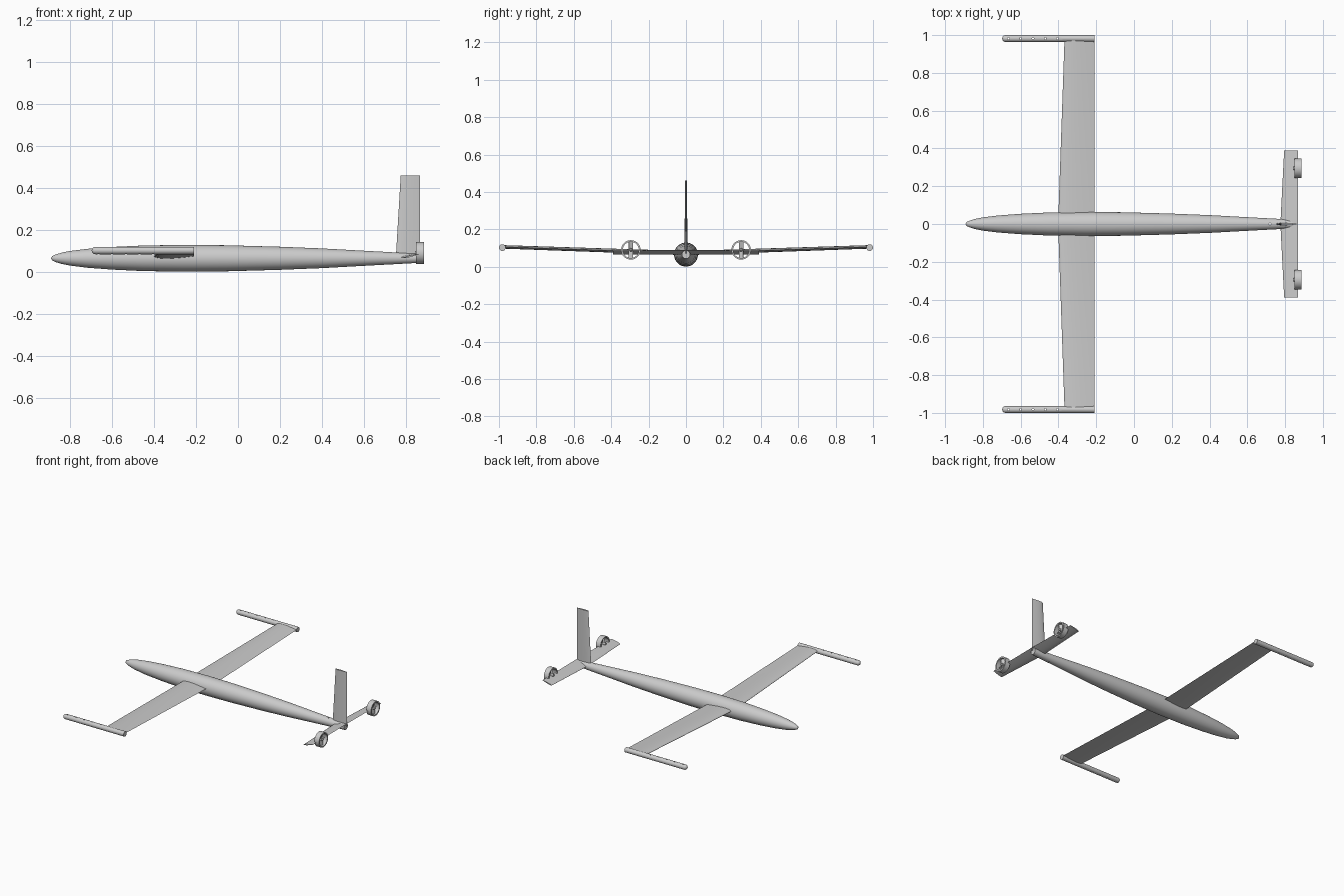
import bpy, bmesh, math
from mathutils import Matrix, Vector

if "Cube" in bpy.data.objects:
    bpy.data.objects.remove(bpy.data.objects["Cube"])

grey = bpy.data.materials.new("light_grey")
grey.use_nodes = True
grey.diffuse_color = (0.6, 0.6, 0.6, 1)
grey.node_tree.nodes["Principled BSDF"].inputs["Base Color"].default_value = (0.6, 0.6, 0.6, 1)


def finish(bm, name, smooth=True):
    bmesh.ops.recalc_face_normals(bm, faces=bm.faces)
    mesh = bpy.data.meshes.new(name)
    bm.to_mesh(mesh)
    bm.free()
    mesh.materials.append(grey)
    ob = bpy.data.objects.new(name, mesh)
    bpy.context.collection.objects.link(ob)
    bpy.ops.object.select_all(action='DESELECT')
    ob.select_set(True)
    bpy.context.view_layer.objects.active = ob
    if smooth:
        bpy.ops.object.shade_smooth_by_angle(angle=math.radians(35))
    return ob


def loft(bm, rings, caps=True, loop=False):
    """Skin a list of closed point rings."""
    rows = [[bm.verts.new(p) for p in r] for r in rings]
    pairs = list(zip(rows, rows[1:])) + ([(rows[-1], rows[0])] if loop else [])
    for a, b in pairs:
        for i in range(len(a)):
            j = (i + 1) % len(a)
            bm.faces.new((a[i], a[j], b[j], b[i]))
    if caps:
        bm.faces.new(rows[0])
        bm.faces.new(rows[-1])


def lathe(name, profile, y, z, sides=32, caps=True, loop=False):
    """Turn (x, radius) pairs about a lengthwise axis."""
    bm = bmesh.new()
    turn = [2 * math.pi * k / sides for k in range(sides)]
    loft(bm, [[(x, y + r * math.cos(a), z + r * math.sin(a)) for a in turn]
              for x, r in profile], caps, loop)
    return finish(bm, name)


def airfoil(chord, thick, n=12):
    """Symmetric section from trailing edge over the nose and back."""
    pts = []
    for k in range(2 * n):
        a = math.pi * k / n
        t = (1 + math.cos(a)) / 2
        h = 5 * thick * (0.2969 * t ** 0.5 - 0.126 * t - 0.3516 * t**2 + 0.2843 * t**3 - 0.1036 * t**4)
        pts.append((t * chord, math.copysign(h, math.sin(a)) * chord))
    return pts


def blade_surface(name, stations, thick, tilt=0, upright=False):
    """Loft sections given as (leading x, trailing x, span, height)."""
    bm = bmesh.new()
    rings = []
    for lead, trail, span, height in stations:
        ring = []
        for u, v in airfoil(trail - lead, thick):
            if upright:
                ring.append((lead + u, v, height))
            else:
                ring.append((lead + u, span, height + v + u * tilt))
        rings.append(ring)
    loft(bm, rings)
    return finish(bm, name)


def drill(ob, xs, y, radius):
    """Cut small vertical holes through a body."""
    bm = bmesh.new()
    for x in xs:
        bmesh.ops.create_cone(bm, cap_ends=True, segments=12, radius1=radius, radius2=radius,
                              depth=0.4, matrix=Matrix.Translation((x, y, 0.1)))
    cutter = finish(bm, "hole_cutter", False)
    cutter.hide_render = True
    mod = ob.modifiers.new("holes", 'BOOLEAN')
    mod.operation, mod.object, mod.solver = 'DIFFERENCE', cutter, 'EXACT'
    bpy.ops.object.select_all(action='DESELECT')
    ob.select_set(True)
    bpy.context.view_layer.objects.active = ob
    bpy.ops.object.modifier_apply(modifier=mod.name)
    bpy.data.objects.remove(cutter)


# Fuselage: slender spindle with a blunt tail
body = [(-0.892, 0.002), (-0.885, 0.011), (-0.87, 0.018), (-0.84, 0.027), (-0.8, 0.035),
        (-0.72, 0.045), (-0.6, 0.054), (-0.45, 0.061), (-0.25, 0.064), (-0.05, 0.062),
        (0.2, 0.055), (0.4, 0.047), (0.6, 0.036), (0.75, 0.028), (0.858, 0.022)]
fuselage = lathe("fuselage", body, 0, 0.065, 48)
drill(fuselage, [0.72], 0, 0.005)

# Main wing with slight dihedral, straight trailing edge
blade_surface("main_wing", [(-0.368, -0.21, -0.975, 0.106), (-0.402, -0.21, 0, 0.073),
                            (-0.368, -0.21, 0.975, 0.106)], 0.12)

# Tail surfaces
blade_surface("tailplane", [(0.795, 0.868, -0.39, 0.068), (0.775, 0.868, 0, 0.067),
                            (0.795, 0.868, 0.39, 0.068)], 0.11, tilt=0.25)
blade_surface("tail_fin", [(0.753, 0.868, 0, 0.07), (0.776, 0.868, 0, 0.46)], 0.13, upright=True)

for side, s in (("left", 1), ("right", -1)):
    # Wingtip boom with a round nose and a row of holes
    r = 0.0178
    nose = [(-0.68 - r * math.cos(a), r * math.sin(a))
            for a in (math.pi / 2 * k / 6 for k in range(6))]
    nose[0] = (nose[0][0], 0.001)
    boom = lathe(side + "_wingtip_boom", nose + [(-0.68, r), (-0.21, r)], s * 0.982, 0.102, 24)
    drill(boom, [-0.665 + 0.065 * k for k in range(5)], s * 0.982, 0.005)

    # Ducted fan: open ring, hub and two-bladed propeller
    y, z = s * 0.295, 0.09
    lathe(side + "_fan_duct", [(0.85, 0.052), (0.887, 0.052), (0.887, 0.043), (0.85, 0.043)],
          y, z, 32, caps=False, loop=True)
    lathe(side + "_fan_hub", [(0.845, 0.009), (0.88, 0.009), (0.886, 0.004)], y, z, 16)
    bm = bmesh.new()
    for up in (1, -1):
        m = (Matrix.Translation((0.868, y, z + up * 0.023))
             @ Matrix.Rotation(math.radians(25 * up), 4, 'Z')
             @ Matrix.Diagonal((0.004, 0.026, 0.044, 1)))
        bmesh.ops.create_cube(bm, size=1, matrix=m)
    finish(bm, side + "_propeller", False)
